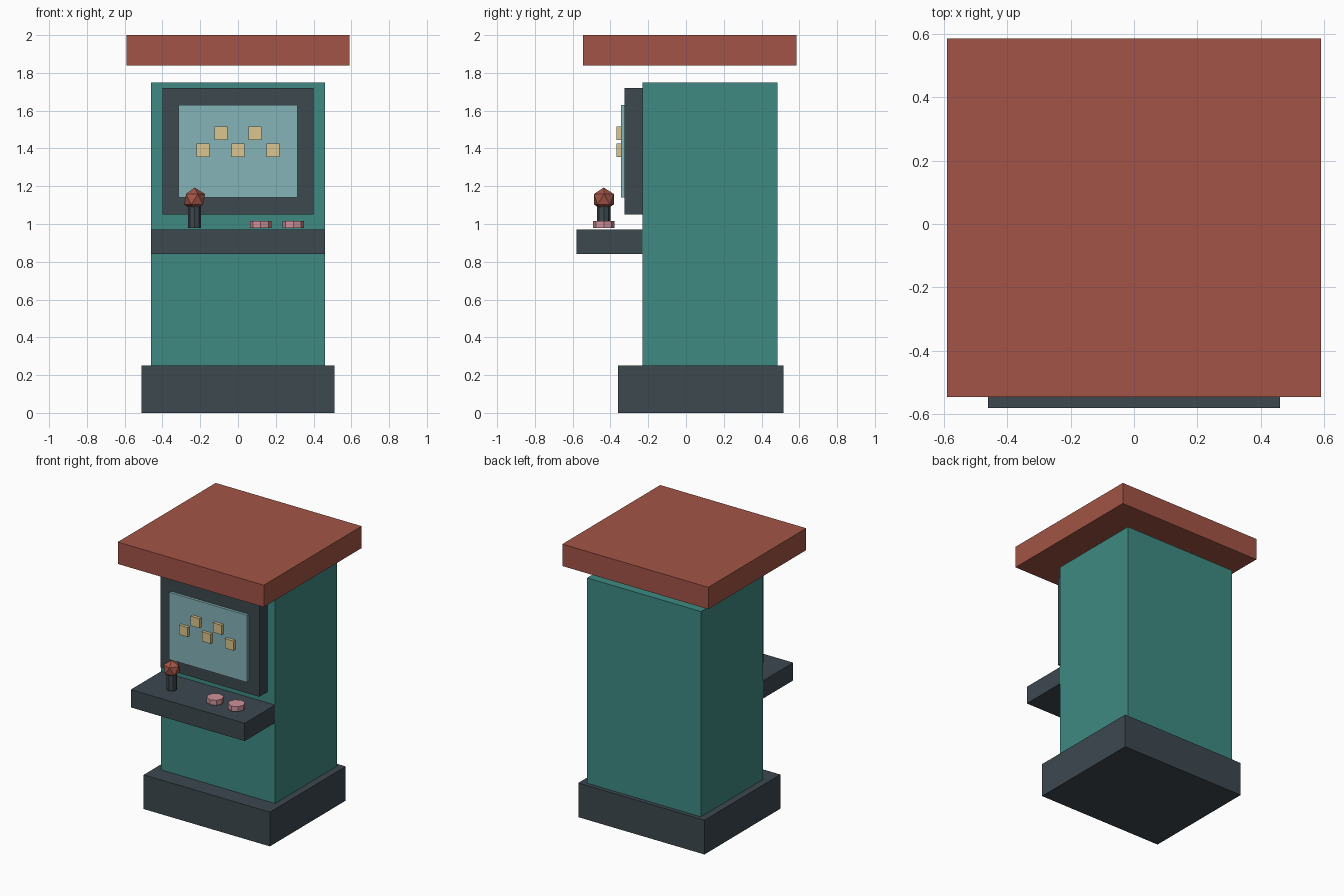
import bpy

if "Cube" in bpy.data.objects:
    bpy.data.objects.remove(bpy.data.objects["Cube"])


def material(name, rgb):
    """Material from 0-255 sRGB values."""
    mat = bpy.data.materials.new(name)
    mat.diffuse_color = [((c / 255 + 0.055) / 1.055) ** 2.4 for c in rgb] + [1]
    mat.use_nodes = True
    mat.node_tree.nodes["Principled BSDF"].inputs["Base Color"].default_value = mat.diffuse_color
    return mat


teal = material("teal", (62, 138, 130))
red = material("red", (163, 84, 70))
dark = material("dark", (60, 72, 79))
glass = material("glass", (133, 180, 185))
yellow = material("yellow", (218, 198, 142))
pink = material("pink", (208, 145, 155))


def finish(name, mat):
    obj = bpy.context.object
    obj.name = name
    obj.data.materials.append(mat)
    return obj


def box(name, mat, x, y, z):
    """Box from its (min, max) range on each axis."""
    ranges = (x, y, z)
    bpy.ops.mesh.primitive_cube_add(size=1, location=[(a + b) / 2 for a, b in ranges])
    obj = finish(name, mat)
    obj.scale = [b - a for a, b in ranges]
    bpy.ops.object.transform_apply(location=False, rotation=False, scale=True)
    return obj


def post(name, mat, x, y, z, radius):
    """Eight-sided upright cylinder."""
    bpy.ops.mesh.primitive_cylinder_add(vertices=8, radius=radius, depth=z[1] - z[0],
                                        location=(x, y, sum(z) / 2))
    return finish(name, mat)


# Cabinet: plinth, body and floating roof slab
box("base", dark, (-0.51, 0.51), (-0.36, 0.515), (0, 0.25))
box("cabinet_body", teal, (-0.46, 0.46), (-0.23, 0.485), (0.25, 1.75))
box("roof", red, (-0.59, 0.59), (-0.545, 0.585), (1.84, 2.0))

# Screen with its surround
box("screen_surround", dark, (-0.40, 0.40), (-0.325, -0.23), (1.05, 1.72))
box("screen", glass, (-0.315, 0.315), (-0.345, -0.325), (1.14, 1.63))

# Raised blocks on the screen
for i, (x, z) in enumerate([(-0.09, 1.48), (0.09, 1.48),
                            (-0.185, 1.39), (0, 1.39), (0.185, 1.39)]):
    box(f"screen_block_{i + 1}", yellow, (x - 0.035, x + 0.035),
        (-0.367, -0.345), (z - 0.035, z + 0.035))

# Control shelf
box("control_shelf", dark, (-0.46, 0.46), (-0.58, -0.23), (0.84, 0.97))

# Joystick
post("joystick_shaft", dark, -0.23, -0.435, (0.98, 1.11), 0.035)
bpy.ops.mesh.primitive_ico_sphere_add(subdivisions=1, radius=0.062,
                                      location=(-0.23, -0.435, 1.131))
finish("joystick_ball", red)

# Push buttons
for i, x in enumerate((0.12, 0.293)):
    post(f"button_{i + 1}", pink, x, -0.435, (0.98, 1.017), 0.057)
